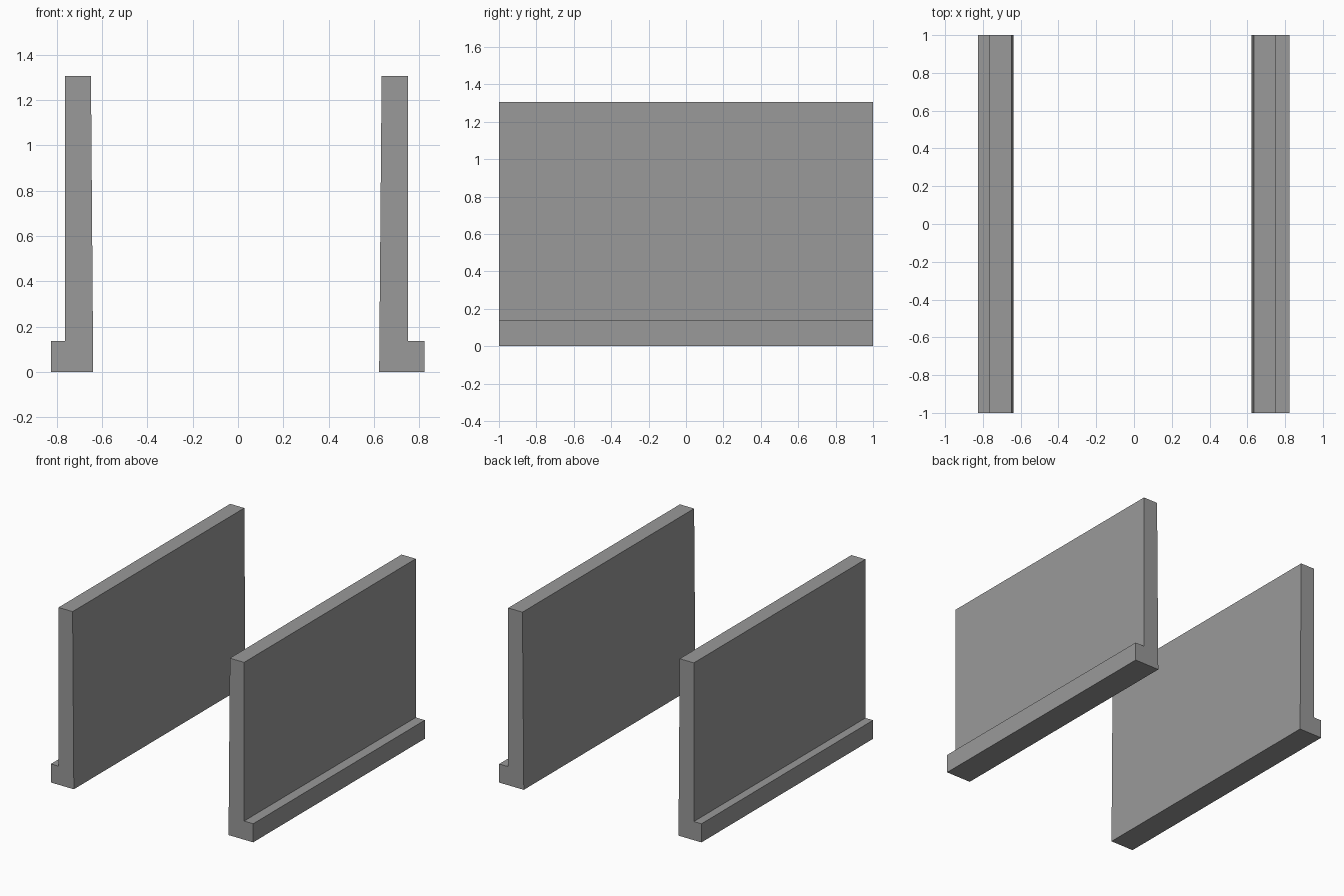
import bpy
import bmesh

cube = bpy.data.objects.get("Cube")
if cube:
    bpy.data.objects.remove(cube, do_unlink=True)

grey = bpy.data.materials.new("concrete grey")
grey.use_nodes = True
colour = (0.32, 0.32, 0.32, 1)
grey.diffuse_color = colour
grey.node_tree.nodes["Principled BSDF"].inputs["Base Color"].default_value = colour

HALF_LENGTH = 1.0
HEIGHT = 1.307
FOOT_HEIGHT = 0.137


def retaining_wall(name, inner_base, inner_top, outer, foot):
    """L-shaped section with a slightly battered inner face, extruded along y."""
    profile = [(inner_base, 0), (foot, 0), (foot, FOOT_HEIGHT),
               (outer, FOOT_HEIGHT), (outer, HEIGHT), (inner_top, HEIGHT)]
    bm = bmesh.new()
    face = bm.faces.new([bm.verts.new((x, -HALF_LENGTH, z)) for x, z in profile])
    result = bmesh.ops.extrude_face_region(bm, geom=[face], use_keep_orig=True)
    moved = [v for v in result["geom"] if isinstance(v, bmesh.types.BMVert)]
    bmesh.ops.translate(bm, verts=moved, vec=(0, 2 * HALF_LENGTH, 0))
    bmesh.ops.recalc_face_normals(bm, faces=bm.faces)
    mesh = bpy.data.meshes.new(name)
    bm.to_mesh(mesh)
    bm.free()
    mesh.materials.append(grey)
    wall = bpy.data.objects.new(name, mesh)
    bpy.context.collection.objects.link(wall)


# The two walls, each with its foot pointing outward
retaining_wall("left_wall", 0.623, 0.634, 0.75, 0.824)
retaining_wall("right_wall", -0.639, -0.649, -0.764, -0.826)
